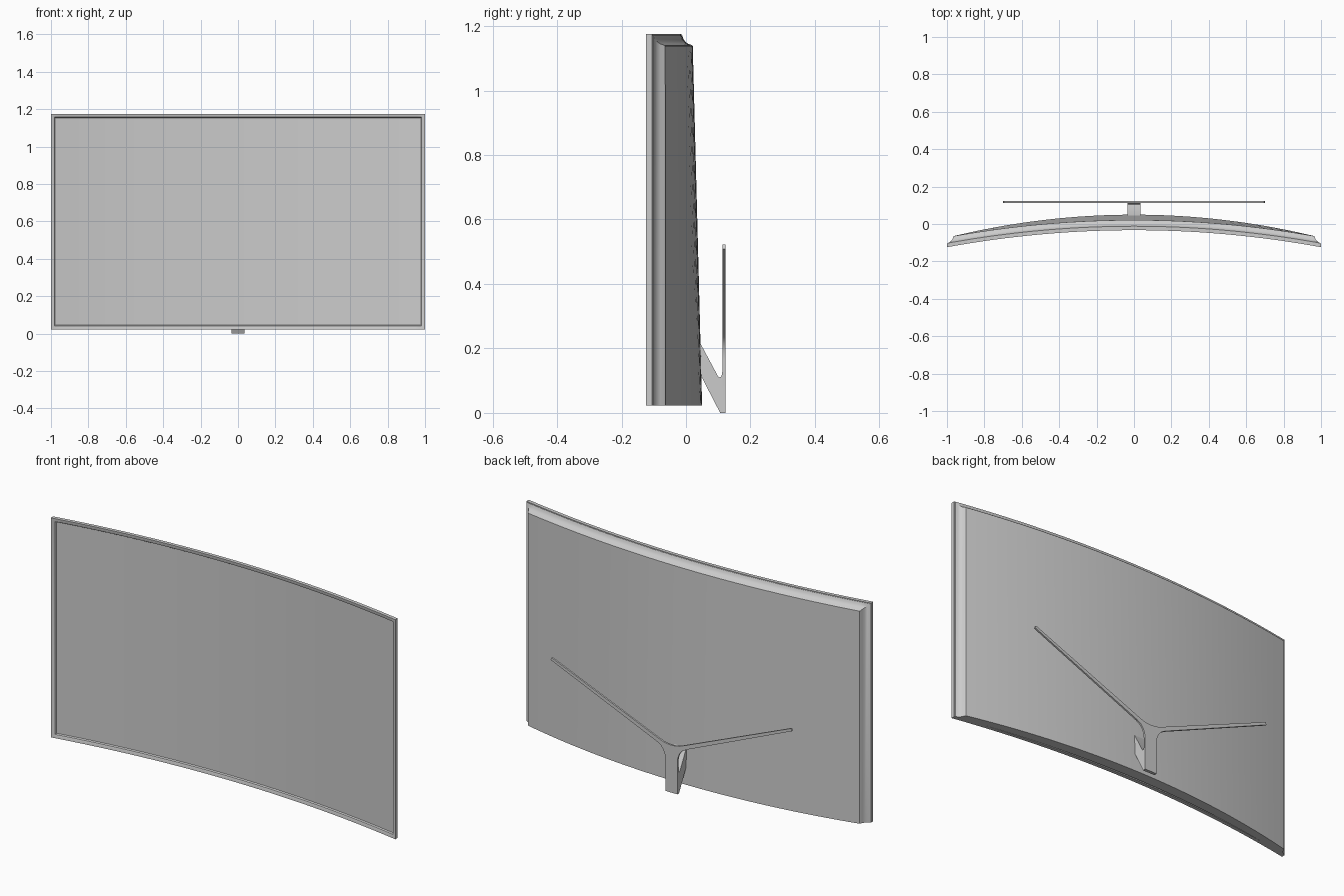
import bpy, bmesh, math

if "Cube" in bpy.data.objects:
    bpy.data.objects.remove(bpy.data.objects["Cube"])

Z0, Z1 = 0.023, 1.175      # screen bottom and top
SEGS = 40


def finish(bm, name):
    bmesh.ops.recalc_face_normals(bm, faces=bm.faces)
    me = bpy.data.meshes.new(name)
    bm.to_mesh(me)
    bm.free()
    ob = bpy.data.objects.new(name, me)
    bpy.context.collection.objects.link(ob)
    bpy.ops.object.select_all(action='DESELECT')
    ob.select_set(True)
    bpy.context.view_layer.objects.active = ob
    bpy.ops.object.shade_smooth_by_angle(angle=math.radians(30))
    return ob


def curved_rings(name, rings, bulge=0.0):
    """Stack rectangular rings (inset, bottom inset, depth), then bend along x."""
    bm = bmesh.new()
    loops = []
    for t, b, d in rings:
        x = 1 - t
        loops.append([bm.verts.new(p) for p in
                      ((-x, d, Z0 + b), (x, d, Z0 + b), (x, d, Z1 - t), (-x, d, Z1 - t))])
    for a, c in zip(loops, loops[1:]):
        for i in range(4):
            j = (i + 1) % 4
            bm.faces.new((a[i], a[j], c[j], c[i]))
    bm.faces.new(loops[0])
    bm.faces.new(loops[-1])
    for i in range(1, SEGS):
        bmesh.ops.bisect_plane(bm, geom=bm.verts[:] + bm.edges[:] + bm.faces[:],
                               plane_co=(-1 + 2 * i / SEGS, 0, 0), plane_no=(1, 0, 0))
    deep = rings[-1][2]
    for v in bm.verts:
        x, d, z = v.co
        low = (Z1 - z) / (Z1 - Z0)
        extra = bulge * low * max(0, 1 - (x / 0.965) ** 2) * max(0, d) / deep
        v.co.y = -0.033 - 0.091 * x * x + d + extra
    return finish(bm, name)


def extrude(name, pts, axis):
    """Extrude an outline by a vector."""
    bm = bmesh.new()
    f = bm.faces.new([bm.verts.new(p) for p in pts])
    r = bmesh.ops.extrude_face_region(bm, geom=[f])
    bmesh.ops.translate(bm, vec=axis,
                        verts=[g for g in r['geom'] if isinstance(g, bmesh.types.BMVert)])
    return finish(bm, name)


# Curved display with a sloping recessed bezel
curved_rings("screen_panel", [(0, 0, 0.019), (0, 0, 0), (0.004, 0.004, 0),
                              (0.018, 0.018, 0.004), (0.022, 0.022, 0.011)])

# Rear housing: coved on the top and sides, deeper at the bottom
curved_rings("rear_housing", [(0.004, 0.0, 0.017), (0.004, 0.0, 0.021), (0.015, 0.0, 0.025),
                              (0.024, 0.0, 0.031), (0.030, 0.0, 0.039),
                              (0.034, 0.0, 0.050), (0.037, 0.0, 0.053)], bulge=0.03)

# Y-shaped rear stand plate
half = [(0.035, 0), (0.035, 0.165), (0.038, 0.192), (0.047, 0.215), (0.062, 0.233),
        (0.085, 0.247), (0.7, 0.509), (0.695, 0.522), (0.065, 0.262), (0.045, 0.255), (0.022, 0.250)]
outline = half + [(0, 0.249)] + [(-x, z) for x, z in reversed(half)]
extrude("stand_plate", [(x, 0.113, z) for x, z in outline], (0, 0.009, 0))

# Angled bracket joining the stand plate to the housing
bracket = [(0.118, 0), (0.106, 0), (0.045, 0.118), (0.03, 0.147), (0.03, 0.243),
           (0.045, 0.215), (0.099, 0.114), (0.104, 0.110), (0.109, 0.112), (0.112, 0.120), (0.118, 0.2)]
extrude("stand_bracket", [(-0.034, y, z) for y, z in bracket], (0.068, 0, 0))
